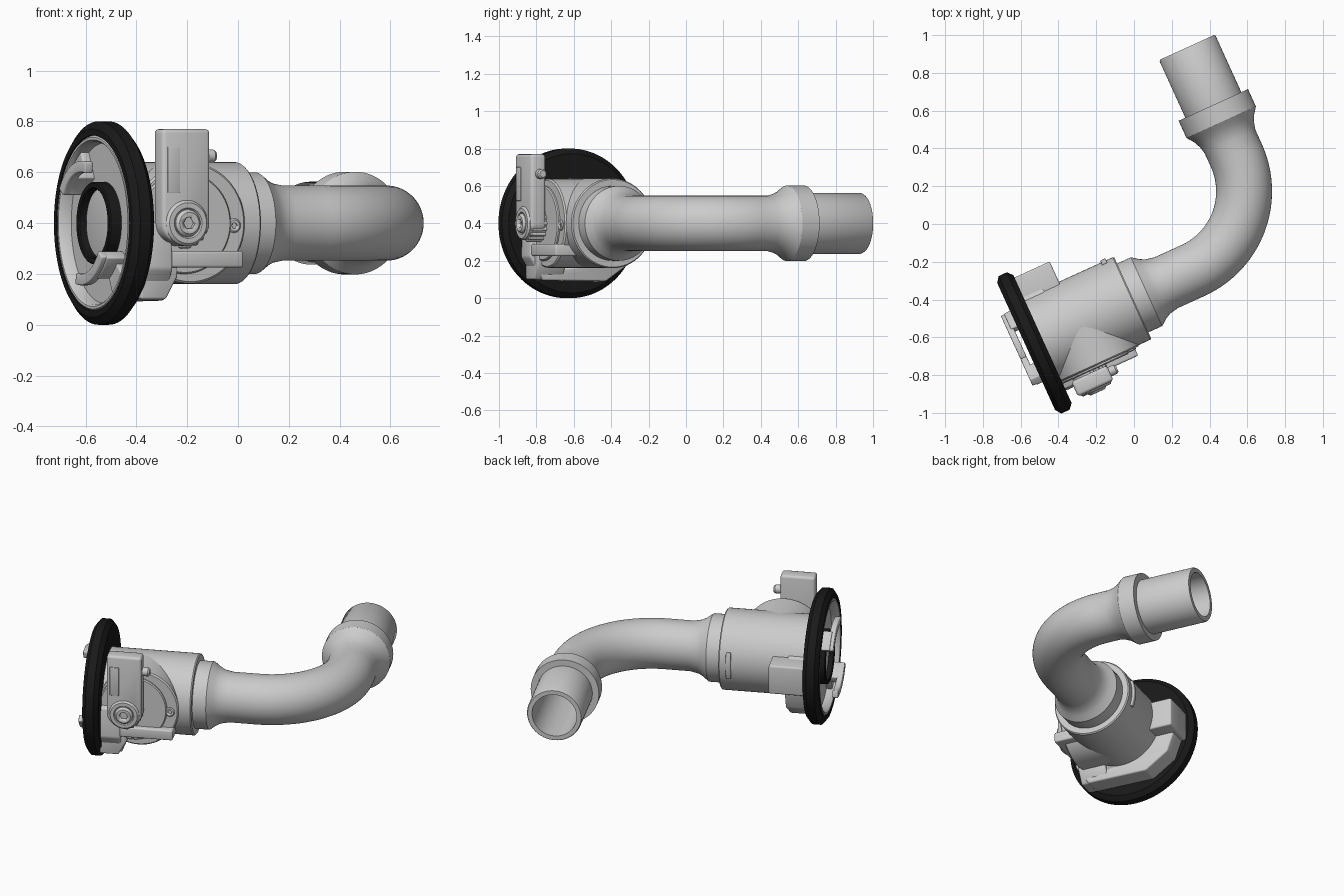
import bpy, bmesh
from math import sin, cos, pi, radians
from mathutils import Matrix, Vector

if "Cube" in bpy.data.objects:
    bpy.data.objects.remove(bpy.data.objects["Cube"])

# Local frame: u along the valve axis, v sideways toward the outlet, w up
WORLD = Matrix.Translation((-0.53, -0.63, 0.4)) @ Matrix.Rotation(radians(24.5), 4, 'Z')
black = bpy.data.materials.new("black_rubber")
black.diffuse_color = (0.01, 0.01, 0.01, 1)
black.use_nodes = True
black.node_tree.nodes["Principled BSDF"].inputs["Base Color"].default_value = black.diffuse_color


def finish(bm, name, mat=None, bevel=0):
    bmesh.ops.recalc_face_normals(bm, faces=bm.faces)
    bm.transform(WORLD)
    me = bpy.data.meshes.new(name)
    bm.to_mesh(me)
    bm.free()
    ob = bpy.data.objects.new(name, me)
    bpy.context.collection.objects.link(ob)
    if mat:
        me.materials.append(mat)
    bpy.ops.object.select_all(action='DESELECT')
    bpy.context.view_layer.objects.active = ob
    ob.select_set(True)
    if bevel:
        m = ob.modifiers.new("bevel", 'BEVEL')
        m.width, m.segments, m.limit_method = bevel, 3, 'ANGLE'
        bpy.ops.object.modifier_apply(modifier="bevel")
    bpy.ops.object.shade_smooth_by_angle(angle=radians(32))
    return ob


def loft(name, stations, n=64, closed=False, mat=None, w=0):
    """Circles (u, v, heading in degrees, radius) joined into one skin."""
    bm = bmesh.new()
    rings = []
    for u, v, ang, r in stations:
        a = radians(ang)
        side = Vector((-sin(a), cos(a), 0))
        rings.append([bm.verts.new(Vector((u, v, w)) + side * r * cos(2 * pi * i / n)
                                   + Vector((0, 0, r * sin(2 * pi * i / n)))) for i in range(n)])
    pairs = list(zip(rings, rings[1:]))
    if closed:
        pairs.append((rings[-1], rings[0]))
    else:
        bm.faces.new(rings[0])
        bm.faces.new(rings[-1])
    for a, b in pairs:
        for i in range(n):
            j = (i + 1) % n
            bm.faces.new((a[i], a[j], b[j], b[i]))
    return finish(bm, name, mat)


def lathe_u(name, prof, **kw):
    return loft(name, [(u, 0, 0, r) for u, r in prof], **kw)


def lathe_v(name, u, w, prof, **kw):
    return loft(name, [(u, v, 90, r) for v, r in prof], w=w, **kw)


def prism(name, pts, axis, lo, hi, bevel=0.01):
    """Outline extruded along u (points v,w) or along v (points u,w)."""
    bm = bmesh.new()
    def place(p, d):
        return (d, p[0], p[1]) if axis == 'u' else (p[0], d, p[1])
    a = [bm.verts.new(place(p, lo)) for p in pts]
    b = [bm.verts.new(place(p, hi)) for p in pts]
    bm.faces.new(a)
    bm.faces.new(b)
    for i in range(len(pts)):
        j = (i + 1) % len(pts)
        bm.faces.new((a[i], a[j], b[j], b[i]))
    return finish(bm, name, bevel=bevel)


def rect(x0, x1, y0, y1):
    return [(x0, y0), (x1, y0), (x1, y1), (x0, y1)]


def arc(r, a0, a1, n=16):
    return [(r * cos(radians(a0 + (a1 - a0) * i / n)), r * sin(radians(a0 + (a1 - a0) * i / n)))
            for i in range(n + 1)]


def band(r0, r1, a0, a1):
    return arc(r1, a0, a1) + arc(r0, a1, a0)


def cut(ob, cutter):
    cutter.hide_render = True
    m = ob.modifiers.new("hole", 'BOOLEAN')
    m.operation, m.object, m.solver = 'DIFFERENCE', cutter, 'EXACT'
    bpy.context.view_layer.objects.active = ob
    bpy.ops.object.modifier_apply(modifier="hole")
    bpy.data.objects.remove(cutter)


# Bent pipe: inlet collar, 90 degree elbow, outlet collar, hollow spigot
R, END, P = 0.46, 1.387, 0.148
pipe = [(u, 0, 0, r) for u, r in [(0.56, 0.19), (0.575, 0.2), (0.655, 0.2), (0.665, 0.193),
                                 (0.69, 0.174), (0.72, 0.158), (0.77, P)]]
for i in range(33):
    t = pi / 2 * i / 32
    pipe.append((END - R + R * sin(t), R - R * cos(t), 90 * i / 32, P))
pipe += [(END, v, 90, r) for v, r in [(0.54, P), (0.58, 0.158), (0.615, 0.174), (0.64, 0.193),
                                     (0.653, 0.202), (0.753, 0.202), (0.753, 0.163), (1.08, 0.163),
                                     (1.088, 0.158), (1.088, 0.132), (0.46, 0.132)]]
loft("bent_pipe", pipe)

# Valve body and coupling face
lathe_u("valve_body", [(0.03, 0.24), (0.568, 0.24), (0.575, 0.234), (0.575, 0.19)])
lathe_u("rubber_bumper_ring", [(-0.045, 0.345), (-0.045, 0.37), (-0.022, 0.4), (0.025, 0.4),
                               (0.05, 0.372), (0.05, 0.2), (0.03, 0.2), (0.03, 0.345)],
        closed=True, mat=black, n=96)
lathe_u("coupling_face", [(0.04, 0.346), (-0.035, 0.346), (-0.045, 0.338), (-0.045, 0.328),
                          (-0.035, 0.32), (0.005, 0.315), (0.005, 0.16)], n=96)
lathe_u("face_seal", [(0.01, 0.135), (-0.04, 0.135), (-0.045, 0.14), (-0.045, 0.157),
                      (-0.04, 0.162), (0.01, 0.162)], closed=True, mat=black)
lathe_u("valve_disc", [(0.01, 0.136), (-0.012, 0.136), (-0.015, 0.125)])

# Two hooked coupling lugs, half a turn apart
for k in range(2):
    a = 180 * k
    prism(f"lug_hook_{k}", band(0.2, 0.245, a + 33, a + 102), 'u', -0.1, -0.065, 0.006)
    prism(f"lug_stem_{k}", band(0.2, 0.25, a + 33, a + 62), 'u', -0.08, 0.01, 0.006)
    prism(f"lug_foot_{k}", band(0.245, 0.318, a + 40, a + 62), 'u', -0.03, 0.01, 0.006)

# Rear flange with drilled hole, and side tab
flange = prism("rear_flange", [(-0.29, 0), (-0.3, -0.18), (-0.22, -0.305), (0.15, -0.31), (0.29, -0.215),
                               (0.33, -0.1), (0.33, 0.04), (0.2, 0.1)], 'u', 0.045, 0.165)
cut(flange, loft("hole_cutter", [(0.1, -0.154, 0, 0.033), (0.2, -0.154, 0, 0.033)], n=32, w=-0.235))
prism("side_tab", rect(0.15, 0.358, -0.1, 0.08), 'u', 0.045, 0.255)
prism("body_rib", band(0.2, 0.252, -20, 20), 'u', 0.5, 0.53, 0.006)

# Round side boss, ledge and screw
lathe_v("side_boss", 0.265, 0, [(0, 0.238), (-0.238, 0.238), (-0.246, 0.23)])
lathe_v("boss_step", 0.235, 0, [(-0.2, 0.2), (-0.254, 0.2), (-0.26, 0.194)])
prism("boss_ledge", rect(0.09, 0.475, -0.175, -0.11), 'v', -0.29, -0.12)
prism("ledge_web", [(0.04, -0.3), (0.15, -0.3), (0.2, -0.21), (0.2, -0.12), (0.04, -0.12)],
      'v', -0.27, -0.1)
screw = lathe_v("boss_screw", 0.452, -0.01, [(-0.15, 0.028), (-0.25, 0.028), (-0.255, 0.022)], n=32)
cut(screw, lathe_v("screw_cutter", 0.452, -0.01, [(-0.235, 0.012), (-0.3, 0.012)], n=6))

# Handle lever with raised edge pad and stop pin
heel = [(0.175 + x, y) for x, y in arc(0.08, 180, 270, 8)]
prism("handle_lever", heel + [(0.25, -0.08), (0.302, -0.02), (0.302, 0.37), (0.095, 0.37)],
      'v', -0.355, -0.268, 0.016)
prism("handle_pad", rect(0.115, 0.17, 0.12, 0.3), 'v', -0.359, -0.34, 0.003)
loft("stop_pin", [(0.29, -0.305, 0, 0.026), (0.335, -0.305, 0, 0.026), (0.345, -0.305, 0, 0.018)],
     n=32, w=0.264)

# Pivot knob with grip ribs and hex socket
lathe_v("pivot_knob", 0.2, 0, [(-0.2, 0.09), (-0.355, 0.09), (-0.366, 0.08), (-0.366, 0.06),
                               (-0.36, 0.055)])
for i in range(9):
    a = radians(-80 + 20 * i)
    u, w = 0.2 + 0.09 * cos(a), 0.09 * sin(a)
    lathe_v(f"grip_rib_{i}", u, w, [(-0.24, 0.011), (-0.34, 0.011), (-0.346, 0.006)], n=12)
bolt = lathe_v("pivot_bolt", 0.2, 0, [(-0.34, 0.053), (-0.366, 0.053), (-0.378, 0.042)], n=48)
cut(bolt, lathe_v("socket_cutter", 0.2, 0, [(-0.355, 0.025), (-0.42, 0.025)], n=6))
